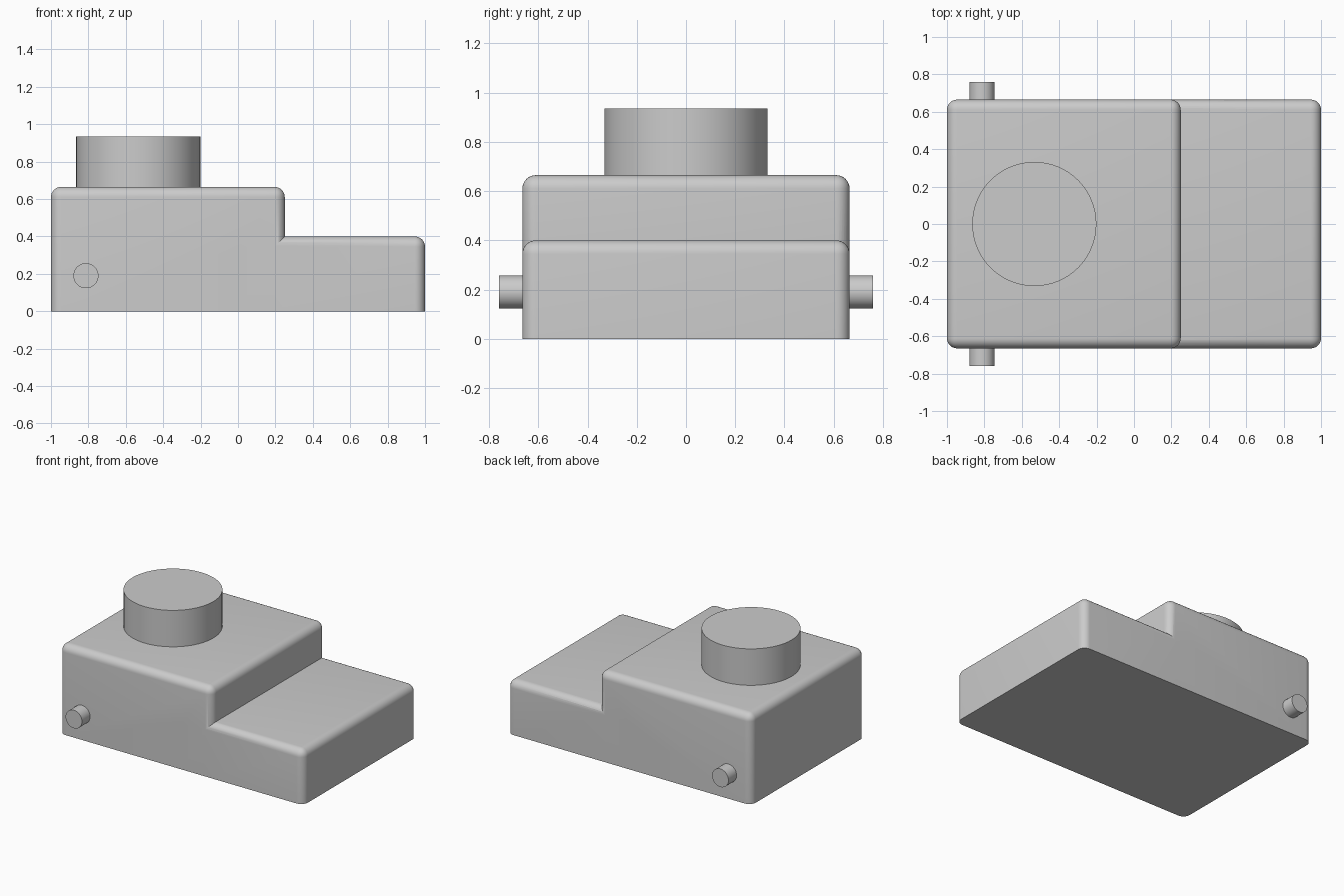
import bpy
import bmesh
from math import radians
from mathutils import Matrix, Vector

cube = bpy.data.objects.get("Cube")
if cube:
    bpy.data.objects.remove(cube, do_unlink=True)

HALF_DEPTH = 0.665
FILLET = 0.055

grey = bpy.data.materials.new("plain_grey")
grey.use_nodes = True
colour = (0.6, 0.6, 0.6, 1)
grey.diffuse_color = colour
grey.node_tree.nodes["Principled BSDF"].inputs["Base Color"].default_value = colour


def add_object(name, bm):
    mesh = bpy.data.meshes.new(name)
    bm.to_mesh(mesh)
    bm.free()
    mesh.materials.append(grey)
    obj = bpy.data.objects.new(name, mesh)
    bpy.context.collection.objects.link(obj)
    return obj


def rounded_block(name, x0, x1, height, sharp_back=False):
    """Block with filleted top and upright edges and a sharp base."""
    bm = bmesh.new()
    bmesh.ops.create_cube(bm, size=1)
    bmesh.ops.scale(bm, vec=(x1 - x0, 2 * HALF_DEPTH, height), verts=bm.verts)
    bmesh.ops.translate(bm, vec=((x0 + x1) / 2, 0, height / 2), verts=bm.verts)

    def wanted(edge):
        at_base = all(v.co.z < 0.01 for v in edge.verts)
        at_back = all(v.co.x < x0 + 0.01 for v in edge.verts)
        return not at_base and not (sharp_back and at_back)

    bmesh.ops.bevel(bm, geom=[e for e in bm.edges if wanted(e)], offset=FILLET,
                    segments=8, profile=0.5, affect='EDGES', clamp_overlap=True)
    return add_object(name, bm)


def cylinder(name, start, end, radius):
    start, end = Vector(start), Vector(end)
    axis = end - start
    bm = bmesh.new()
    turn = axis.to_track_quat('Z', 'Y').to_matrix().to_4x4()
    bmesh.ops.create_cone(bm, cap_ends=True, segments=64, radius1=radius,
                          radius2=radius, depth=axis.length,
                          matrix=Matrix.Translation((start + end) / 2) @ turn)
    return add_object(name, bm)


# Stepped body: tall block joined with the low front ledge
body = rounded_block("body", -1, 0.25, 0.665)
ledge = rounded_block("ledge_helper", 0, 1, 0.4, sharp_back=True)
union = body.modifiers.new("join_ledge", 'BOOLEAN')
union.operation = 'UNION'
union.solver = 'EXACT'
union.object = ledge
bpy.context.view_layer.objects.active = body
body.select_set(True)
bpy.ops.object.modifier_apply(modifier=union.name)
bpy.data.objects.remove(ledge, do_unlink=True)

# Round knob on top
parts = [body, cylinder("top_knob", (-0.533, 0, 0.64), (-0.533, 0, 0.935), 0.332)]

# Side pins
for name, side in (("front_pin", -1), ("back_pin", 1)):
    parts.append(cylinder(name, (-0.813, side * 0.64, 0.19),
                          (-0.813, side * 0.76, 0.19), 0.067))

# Smooth shading with sharp edges kept
bpy.ops.object.select_all(action='DESELECT')
for part in parts:
    part.select_set(True)
bpy.context.view_layer.objects.active = body
bpy.ops.object.shade_smooth_by_angle(angle=radians(30))
